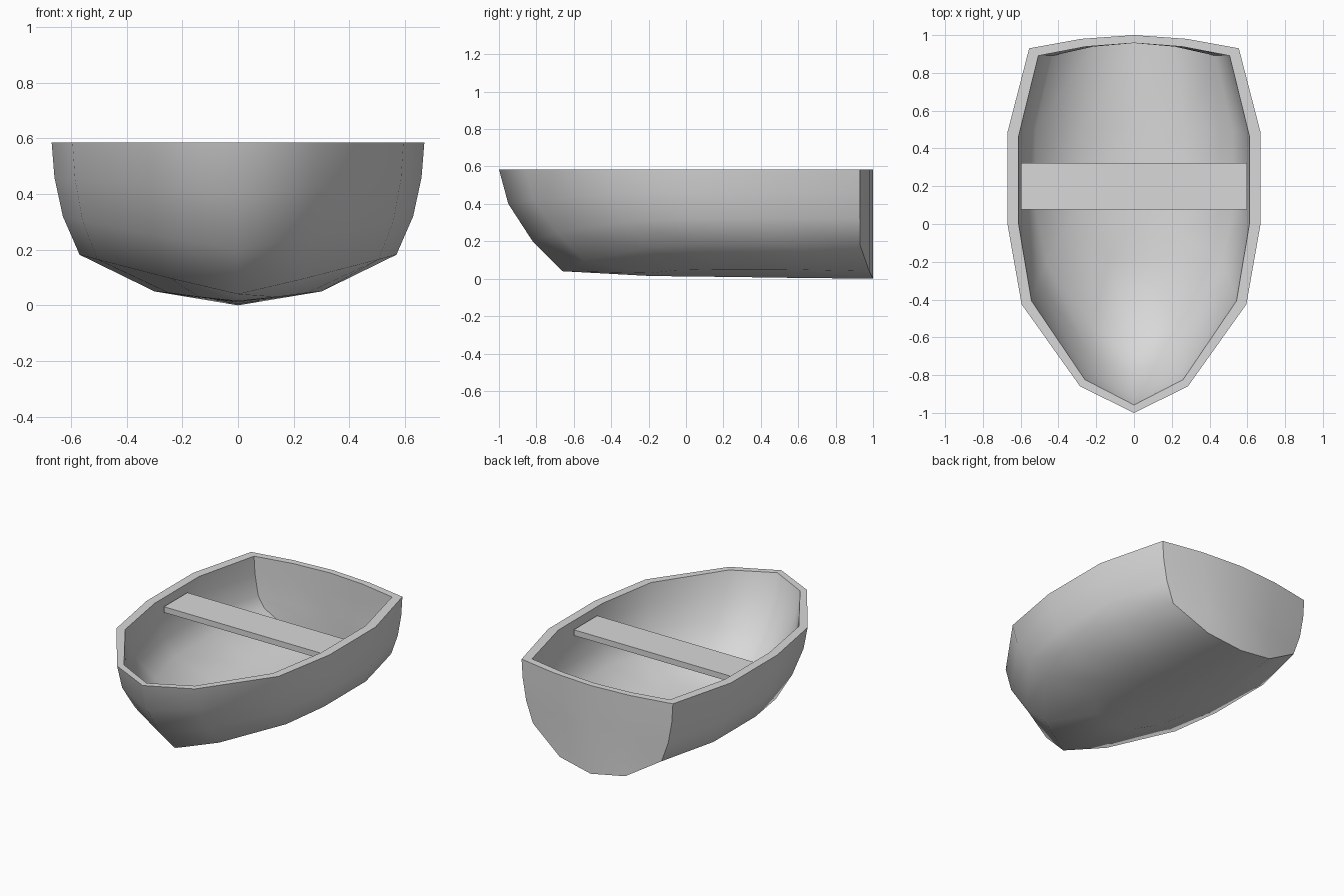
import bpy
import bmesh
from math import radians
from mathutils import Vector

cube = bpy.data.objects.get("Cube")
if cube:
    bpy.data.objects.remove(cube, do_unlink=True)

TOP = 0.585
FLOOR = 0.04

grey = bpy.data.materials.new("pale_grey")
grey.use_nodes = True
colour = (0.69, 0.69, 0.69, 1)
grey.diffuse_color = colour
grey.node_tree.nodes["Principled BSDF"].inputs["Base Color"].default_value = colour


def finish(name, bm):
    mesh = bpy.data.meshes.new(name)
    bm.to_mesh(mesh)
    bm.free()
    mesh.materials.append(grey)
    obj = bpy.data.objects.new(name, mesh)
    bpy.context.collection.objects.link(obj)
    return obj


# Gunwale outline from stem to transom centre; how far each station rakes aft and droops
gunwale = [(0, -1), (.285, -.86), (.595, -.425), (.67, 0),
           (.67, .485), (.555, .93), (.28, .98), (0, 1)]
rake = [1, .93, .61, .25, .12, 0, 0, 0]
droop = [1, .6, .12, 0, 0, 0, 0, 0]
# Side strakes: height amidships, width factor, aft shift and drop at the stem
strakes = [(TOP, 1, 0, 0), (.46, .985, .05, .06),
           (.32, .94, .18, .12), (.182, .85, .34, .142)]
rows = [[(x * w, y + shift * r, z - drop * d)
         for (x, y), r, d in zip(gunwale, rake, droop)]
        for z, w, shift, drop in strakes]
# Bilge line and keel line close the bottom
keel_start, bilge_end, keel_end = (0, -.2, .015), (.24, .98, .04), (0, 1, 0)
rows.append([keel_start, (.14, -.19, .03), (.25, -.06, .045), (.3, .16, .05),
             (.3, .53, .05), bilge_end, bilge_end, keel_end])
rows.append([keel_start, keel_start, (0, 0, .012), (0, .2, .01),
             (0, .55, .005), keel_end, keel_end, keel_end])

# Outer skin, both sides, welding points that coincide
bm = bmesh.new()
welded = {}


def vert(p, side):
    key = (round(p[0] * side, 4) + 0.0, round(p[1], 4), round(p[2], 4))
    if key not in welded:
        welded[key] = bm.verts.new(key)
    return welded[key]


for side in (1, -1):
    for upper, lower in zip(rows, rows[1:]):
        for i in range(len(upper) - 1):
            ring = (upper[i], lower[i], lower[i + 1], upper[i + 1])
            corners = list(dict.fromkeys(vert(p, side) for p in ring))
            if len(corners) > 2:
                bm.faces.new(corners[::side])
bm.normal_update()

# Inner skin is a narrower copy with a raised floor, higher at the transom, and a level rim
outer_faces = list(bm.faces)
rim_edges = [e for e in bm.edges if e.is_boundary]
inner = {}
for v in list(bm.verts):
    x, y, z = v.co
    if y > .9 and z < .3:
        z += FLOOR + .08 * abs(x)
    elif z < TOP - .001:
        z += FLOOR * min(1, max(0, -1.6 * v.normal.z))
    inner[v] = bm.verts.new((x * .912, y * .958, z))
for f in outer_faces:
    bm.faces.new([inner[v] for v in reversed(f.verts)])
for e in rim_edges:
    a, b = e.verts
    bm.faces.new((a, b, inner[b], inner[a]))
bmesh.ops.recalc_face_normals(bm, faces=bm.faces[:])
hull = finish("hull", bm)
bpy.ops.object.select_all(action="DESELECT")
hull.select_set(True)
bpy.context.view_layer.objects.active = hull
bpy.ops.object.shade_smooth_by_angle(angle=radians(54))

# Plank seat across the hull
bm = bmesh.new()
bmesh.ops.create_cube(bm, size=1)
bmesh.ops.scale(bm, vec=Vector((1.195, .245, .038)), verts=bm.verts)
bmesh.ops.translate(bm, vec=Vector((0, .2, .517)), verts=bm.verts)
finish("seat", bm)
